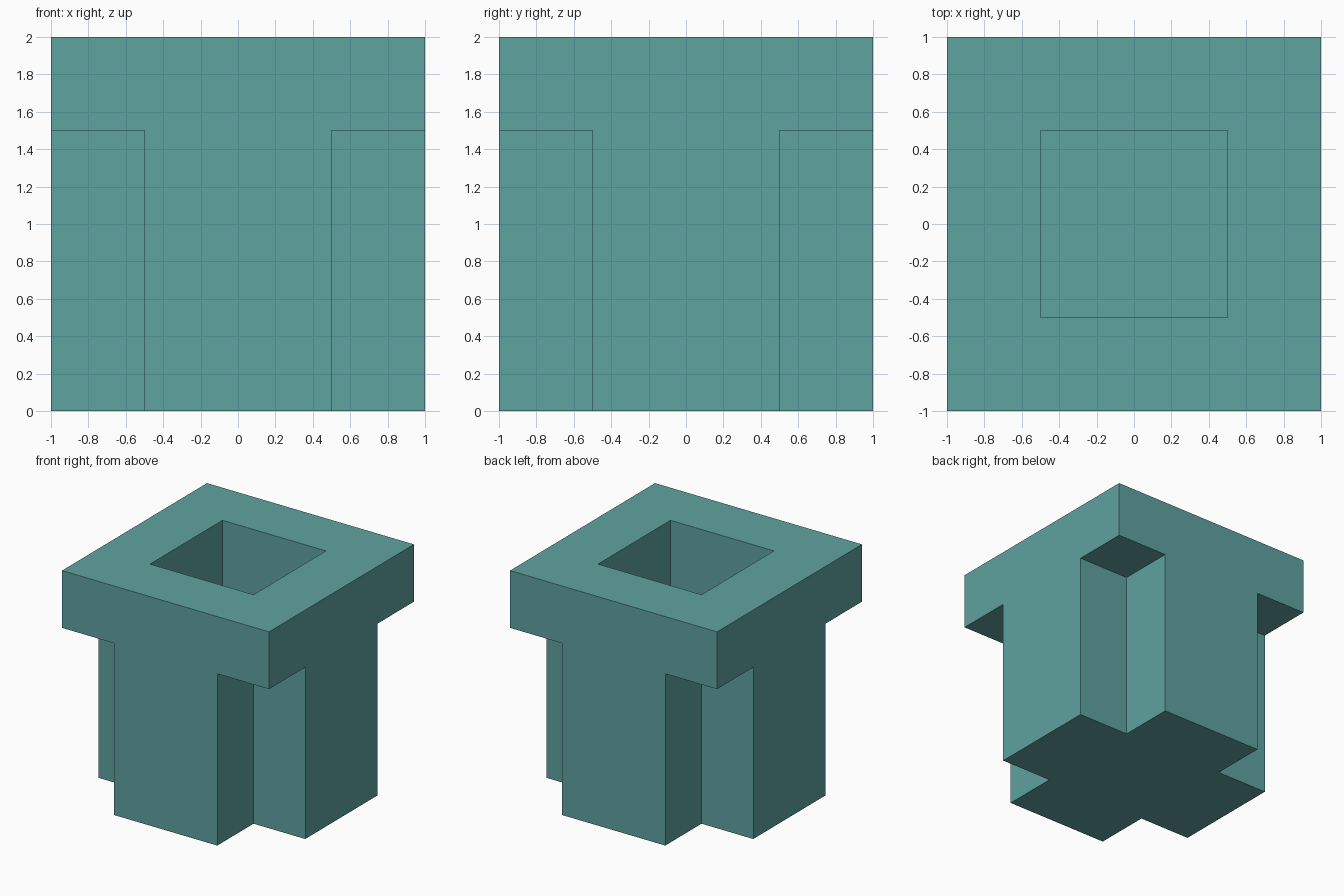
import bpy
import bmesh
from mathutils import Matrix, Vector

cube = bpy.data.objects.get("Cube")
if cube:
    bpy.data.objects.remove(cube, do_unlink=True)

# Main levels and half widths
OUT, INN = 1.0, 0.5
LEDGE, TOP, FLOOR = 1.5, 2.0, 0.5

teal = bpy.data.materials.new("teal")
teal.use_nodes = True
colour = (0.114, 0.366, 0.352, 1.0)
teal.diffuse_color = colour
teal.node_tree.nodes["Principled BSDF"].inputs["Base Color"].default_value = colour


def flat(points, z):
    """Lift a 2D outline to height z."""
    return [(x, y, z) for x, y in points]


def wall(a, b, z0, z1):
    """Upright quad from a to b, facing right of the direction of travel."""
    return [(*a, z0), (*b, z0), (*b, z1), (*a, z1)]


# One quarter of the block, repeated about the z axis
quarter = [
    # T-shaped outer face: arm end and slab edge in one plane
    [(x, -OUT, z) for x, z in ((-INN, 0), (INN, 0), (INN, LEDGE), (OUT, LEDGE),
                               (OUT, TOP), (-OUT, TOP), (-OUT, LEDGE), (-INN, LEDGE))],
    # Arm sides
    wall((INN, -OUT), (INN, -INN), 0, LEDGE),
    wall((-INN, -INN), (-INN, -OUT), 0, LEDGE),
    # Slab underside at the corner notch
    flat([(INN, -OUT), (INN, -INN), (OUT, -INN), (OUT, -OUT)], LEDGE),
    # Top rim
    flat([(-OUT, -OUT), (OUT, -OUT), (INN, -INN), (-INN, -INN)], TOP),
    # Socket wall
    wall((INN, -INN), (-INN, -INN), FLOOR, TOP),
    # Arm underside
    flat([(-INN, -OUT), (-INN, -INN), (INN, -INN), (INN, -OUT)], 0),
]
square = [(-INN, -INN), (INN, -INN), (INN, INN), (-INN, INN)]

bm = bmesh.new()


def add_face(points, turn=0):
    rot = Matrix.Rotation(turn * 1.5707963267948966, 3, 'Z')
    bm.faces.new([bm.verts.new(rot @ Vector(p)) for p in points])


for turn in range(4):
    for points in quarter:
        add_face(points, turn)

# Socket floor and centre of the underside
add_face(flat(square, FLOOR))
add_face(flat(square[::-1], 0))
bmesh.ops.remove_doubles(bm, verts=bm.verts, dist=0.0001)

mesh = bpy.data.meshes.new("socket_block")
bm.to_mesh(mesh)
bm.free()
mesh.materials.append(teal)
block = bpy.data.objects.new("socket_block", mesh)
bpy.context.collection.objects.link(block)
